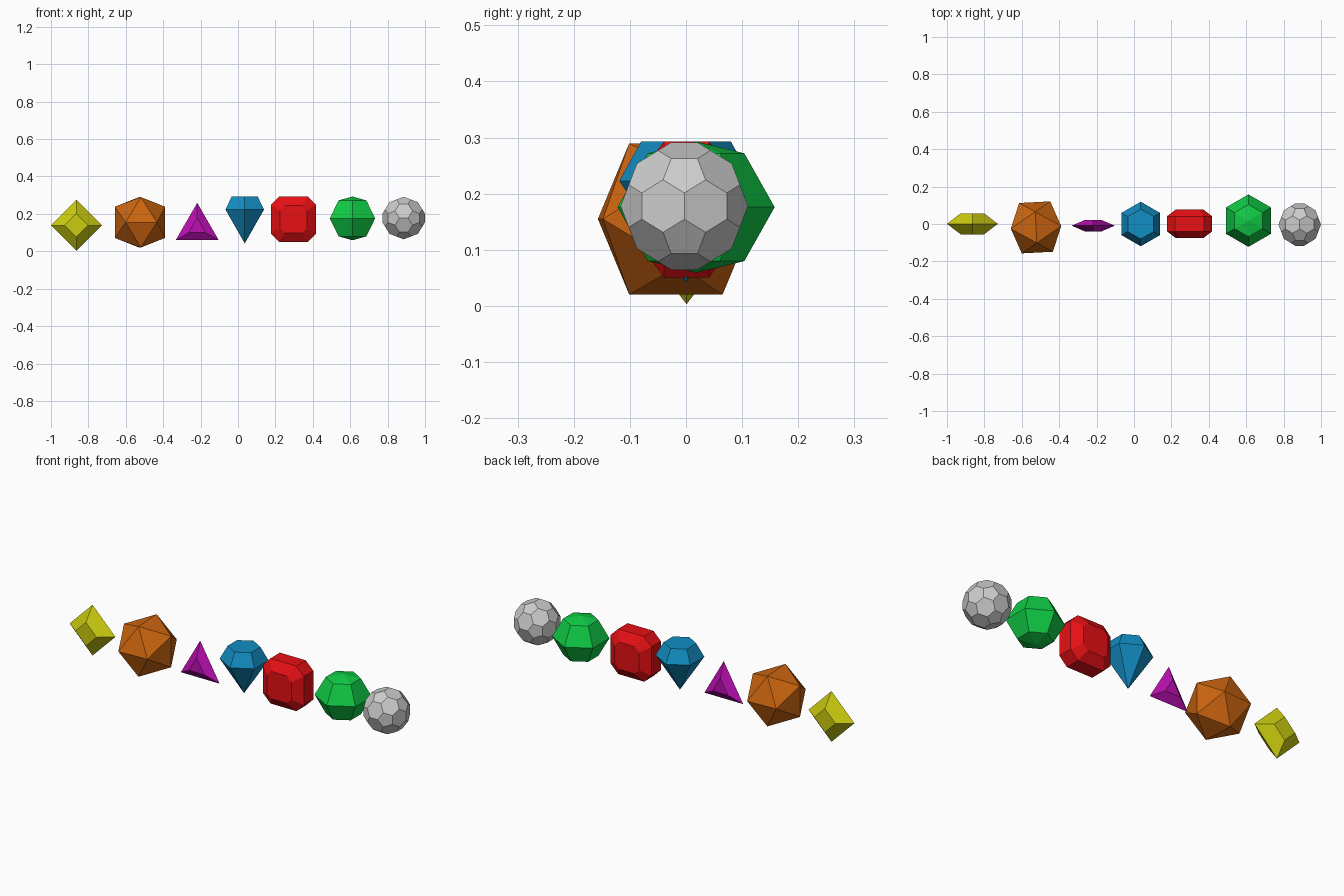
import bpy, bmesh, math
from mathutils import Vector, Matrix

if "Cube" in bpy.data.objects:
    bpy.data.objects.remove(bpy.data.objects["Cube"])

PHI = (1 + 5 ** 0.5) / 2


def ngon(n, r, start=90):
    return [(r * math.cos(math.radians(start + 360 * i / n)),
             r * math.sin(math.radians(start + 360 * i / n))) for i in range(n)]


def cut_square(h, c):
    return [p for s in (-1, 1) for t in (-1, 1)
            for p in ((s * h, t * (h - c)), (s * (h - c), t * h))]


def upright(outline, z):
    return [Vector((x, y, z)) for x, y in outline]


def facing(outline, y):
    return [Vector((x, y, z)) for x, z in outline]


def icosa(r):
    s = r / math.hypot(1, PHI)
    pts = []
    for a in (-s, s):
        for b in (-s * PHI, s * PHI):
            pts += [Vector((0, a, b)), Vector((a, b, 0)), Vector((b, 0, a))]
    return pts


def gem(name, loc, pts, color=None, turn=0):
    """Every stone is convex: hull its corners and merge coplanar facets."""
    bm = bmesh.new()
    for p in pts:
        bm.verts.new(p)
    bmesh.ops.convex_hull(bm, input=bm.verts[:])
    bmesh.ops.dissolve_limit(bm, angle_limit=0.01, verts=bm.verts[:], edges=bm.edges[:])
    bmesh.ops.recalc_face_normals(bm, faces=bm.faces[:])
    bm.transform(Matrix.Rotation(math.radians(turn), 4, 'Z'))
    me = bpy.data.meshes.new(name)
    bm.to_mesh(me)
    bm.free()
    ob = bpy.data.objects.new(name, me)
    ob.location = loc
    bpy.context.collection.objects.link(ob)
    if color:
        mat = bpy.data.materials.new(name + "_colour")
        mat.diffuse_color = (*color, 1)
        mat.use_nodes = True
        mat.node_tree.nodes["Principled BSDF"].inputs["Base Color"].default_value = mat.diffuse_color
        me.materials.append(mat)


# yellow diamond: sharp rim, small flat table front and back
gem("yellow_square_gem", (-0.864, 0.001, 0.139),
    facing(ngon(4, 0.136), 0) + facing(ngon(4, 0.063), -0.056) + facing(ngon(4, 0.063), 0.056),
    (0.6, 0.6, 0.005))

# orange twenty-sided stone
gem("orange_icosahedron_gem", (-0.524, -0.018, 0.155), icosa(0.1585), (0.6, 0.13, 0.005), 3)

# magenta triangle, same cut as the yellow one
gem("magenta_triangle_gem", (-0.218, -0.009, 0.126),
    facing(ngon(3, 0.133), 0) + facing(ngon(3, 0.053), -0.03) + facing(ngon(3, 0.053), 0.03),
    (0.5, 0.005, 0.45))

# blue brilliant: hexagonal table and girdle over a point
gem("blue_brilliant_gem", (0.036, 0, 0),
    upright(ngon(6, 0.08), 0.293) + upright(ngon(6, 0.119), 0.223) + [Vector((0, 0, 0.042))],
    (0.006, 0.27, 0.55))

# red emerald cut: straight girdle band, bevelled to a table on both sides
red = []
for s in (-1, 1):
    red += facing(cut_square(0.121, 0.044), s * 0.04)
    red += facing(cut_square(0.073, 0.026), s * 0.077)
gem("red_emerald_cut_gem", (0.297, 0.001, 0.172), red, (0.8, 0.005, 0.007))

# green six-sided barrel with shallow points above and below
green = upright(ngon(6, 0.14), 0)
for s in (-1, 1):
    green += upright(ngon(6, 0.086), s * 0.096) + [Vector((0, 0, s * 0.117))]
gem("green_hexagon_gem", (0.612, 0.018, 0.176), green, (0.005, 0.6, 0.06))

# grey ball: icosahedron with every corner cut off at a third of each edge
ico = icosa(1)
ball = [(a * 2 + b) / 3 for a in ico for b in ico if 0.1 < (a - b).length < 1.2]
k = 0.116 / ball[0].length
gem("grey_ball_gem", (0.886, -0.003, 0.178), [p * k for p in ball])
